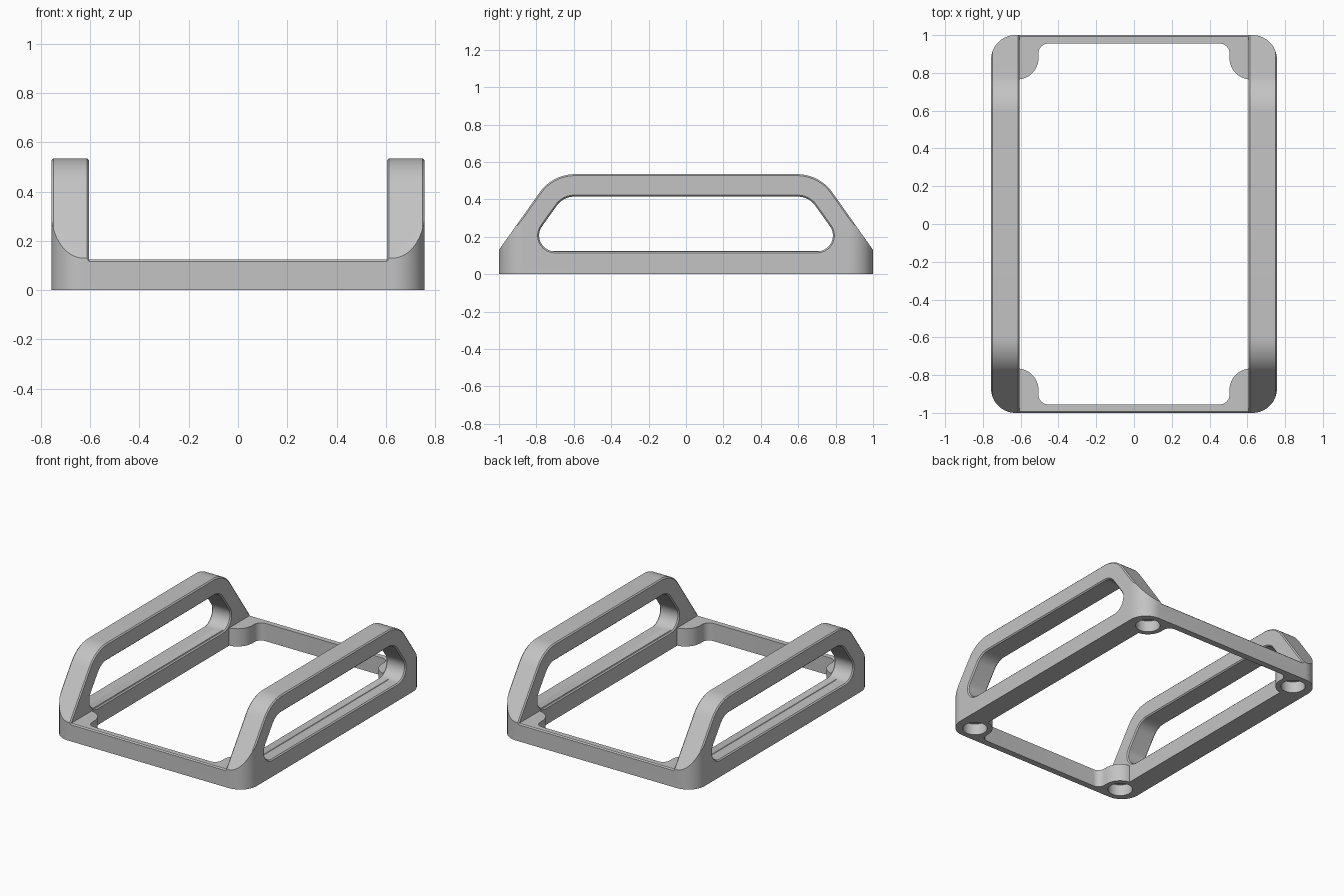
import bpy, bmesh, math
from mathutils import Vector

if "Cube" in bpy.data.objects:
    bpy.data.objects.remove(bpy.data.objects["Cube"])

W, L, H = 0.757, 1.0, 0.535     # half width, half length, full height
RAIL_IN, BAR_TOP = 0.605, 0.125
BOSS = (0.62, 0.88)             # corner boss centre

grey = bpy.data.materials.new("plain grey")
grey.diffuse_color = (0.55, 0.55, 0.55, 1)
grey.use_nodes = True
grey.node_tree.nodes["Principled BSDF"].inputs["Base Color"].default_value = grey.diffuse_color


def arc(cx, cy, r, a0, a1, n=12):
    return [(cx + r * math.cos(math.radians(a0 + (a1 - a0) * i / n)),
             cy + r * math.sin(math.radians(a0 + (a1 - a0) * i / n))) for i in range(n + 1)]


def rounded(corners, n=12):
    """Outline from (x, y, fillet radius) corners, counter-clockwise."""
    out = []
    for i, (x, y, r) in enumerate(corners):
        p = Vector((x, y))
        a = (Vector(corners[i - 1][:2]) - p).normalized()
        b = (Vector(corners[(i + 1) % len(corners)][:2]) - p).normalized()
        if r == 0:
            out.append((x, y))
            continue
        half = a.angle(b) / 2
        c = p + (a + b).normalized() * (r / math.sin(half))
        t = p + a * (r / math.tan(half)) - c
        sweep = math.degrees(math.pi - 2 * half)
        start = math.degrees(math.atan2(t.y, t.x))
        out += arc(c.x, c.y, r, start, start + sweep, n)
    return out


def offset(pts, d):
    out = []
    for i, p in enumerate(pts):
        p = Vector(p)
        a = (p - Vector(pts[i - 1])).normalized()
        b = (Vector(pts[(i + 1) % len(pts)]) - p).normalized()
        na, nb = Vector((a.y, -a.x)), Vector((b.y, -b.x))
        out.append(p + (na + nb) * (d / (1 + na.dot(nb))))
    return out


def loft(name, outline, sections, axis="z"):
    """Stack offset copies of an outline along an axis: sections are (offset, position)."""
    bm = bmesh.new()
    rings = []
    for off, d in sections:
        rings.append([bm.verts.new((p[0], p[1], d) if axis == "z" else (d, p[0], p[1]))
                      for p in offset(outline, off)])
    n = len(outline)
    for r0, r1 in zip(rings, rings[1:]):
        for i in range(n):
            bm.faces.new((r0[i], r0[(i + 1) % n], r1[(i + 1) % n], r1[i]))
    bm.faces.new(rings[0][::-1])
    bm.faces.new(rings[-1])
    bmesh.ops.recalc_face_normals(bm, faces=bm.faces)
    me = bpy.data.meshes.new(name)
    bm.to_mesh(me)
    bm.free()
    me.materials.append(grey)
    ob = bpy.data.objects.new(name, me)
    bpy.context.collection.objects.link(ob)
    return ob


def combine(target, other, op):
    m = target.modifiers.new("combine", "BOOLEAN")
    m.operation, m.object, m.solver = op, other, "EXACT"
    bpy.context.view_layer.objects.active = target
    bpy.ops.object.modifier_apply(modifier=m.name)
    bpy.data.objects.remove(other)


# base plate with the top edge chamfered
plate = [(-0.7, -1.02), (0.7, -1.02), (0.7, 1.02), (-0.7, 1.02)]
frame = loft("tray_frame", plate, [(0, -0.05), (0, BAR_TOP - 0.028), (-0.028, BAR_TOP)])

# central opening, leaving a round boss in each corner
q = arc(*BOSS, 0.115, 270, 180) + arc(0.455, 0.905, 0.05, 0, 90, 8)
opening = q + [(-x, y) for x, y in q[::-1]]
opening += [(-x, -y) for x, y in opening]
combine(frame, loft("opening_cutter", opening, [(0, -0.1), (0, 0.3)]), "DIFFERENCE")

# side rails with handle windows
rail_outline = rounded([(-1.1, -0.05, 0), (1.1, -0.05, 0), (1.1, -0.011, 0), (0.713, H, 0.23),
                        (-0.713, H, 0.23), (-1.1, -0.011, 0)])
window_outline = rounded([(-0.866, 0.122, 0.085), (0.866, 0.122, 0.085),
                          (0.656, 0.415, 0.115), (-0.656, 0.415, 0.115)])
c = 0.008
for s in (-1, 1):
    rail = loft("side_rail", rail_outline,
                [(-c, s * RAIL_IN), (0, s * (RAIL_IN + c)), (0, s * (W - c)), (-0.028, s * (W + 0.02))], "x")
    window = loft("window_cutter", window_outline,
                  [(0.028, s * (RAIL_IN - 0.02)), (0, s * (RAIL_IN + c)), (0, s * (W - c)),
                   (0.028, s * (W + 0.02))], "x")
    combine(rail, window, "DIFFERENCE")
    combine(frame, rail, "UNION")

# trim everything to the rounded footprint
footprint = rounded([(-W, -L, 0.13), (W, -L, 0.13), (W, L, 0.13), (-W, L, 0.13)], 16)
combine(frame, loft("footprint_trim", footprint, [(0, 0), (0, 1)]), "INTERSECT")

# round pockets under the corners
for sx in (-1, 1):
    for sy in (-1, 1):
        circle = arc(sx * BOSS[0], sy * BOSS[1], 0.08, 0, 360, 32)[:-1]
        combine(frame, loft("pocket_cutter", circle, [(0, -0.1), (0, 0.08)]), "DIFFERENCE")

# smooth curves, keep crisp edges
bpy.ops.object.select_all(action="DESELECT")
frame.select_set(True)
bpy.context.view_layer.objects.active = frame
bpy.ops.object.shade_smooth_by_angle(angle=math.radians(25))
